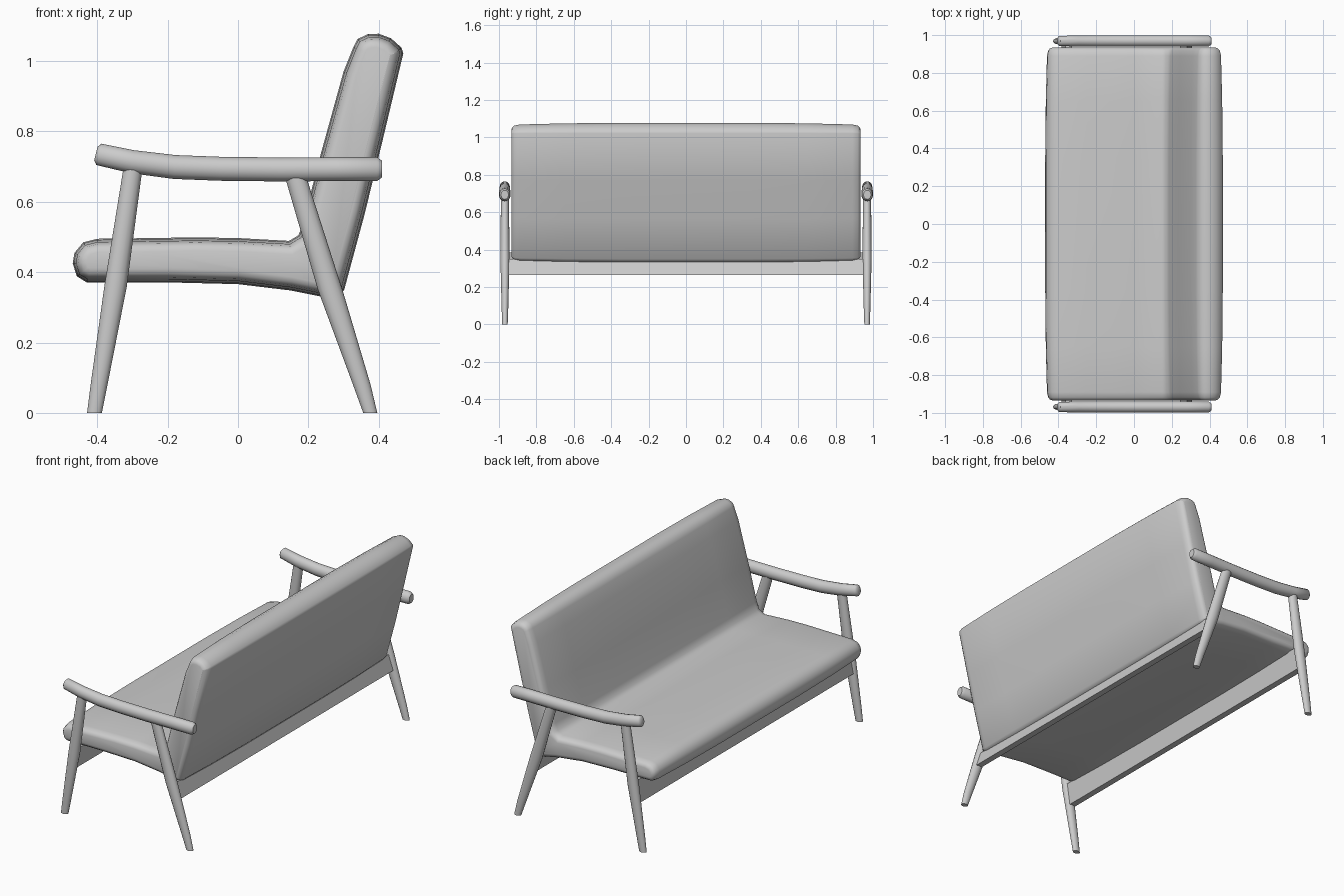
import bpy, bmesh
from math import cos, sin, pi, radians
from mathutils import Vector

if "Cube" in bpy.data.objects:
    bpy.data.objects.remove(bpy.data.objects["Cube"])


def finish(name, rings, angle):
    """Skin a list of equal closed rings, cap the ends and shade."""
    bm = bmesh.new()
    loops = [[bm.verts.new(p) for p in ring] for ring in rings]
    n = len(loops[0])
    for a, b in zip(loops, loops[1:]):
        for i in range(n):
            j = (i + 1) % n
            bm.faces.new((a[i], a[j], b[j], b[i]))
    bm.faces.new(loops[0])
    bm.faces.new(loops[-1])
    bmesh.ops.recalc_face_normals(bm, faces=bm.faces)
    me = bpy.data.meshes.new(name)
    bm.to_mesh(me)
    bm.free()
    ob = bpy.data.objects.new(name, me)
    bpy.context.collection.objects.link(ob)
    bpy.ops.object.select_all(action='DESELECT')
    ob.select_set(True)
    bpy.context.view_layer.objects.active = ob
    bpy.ops.object.shade_smooth_by_angle(angle=radians(angle))
    return ob


def inset(profile, d):
    """Move a counter-clockwise profile inward by d."""
    out = []
    n = len(profile)
    for i in range(n):
        p, q, r = (Vector(profile[k % n]) for k in (i - 1, i, i + 1))
        e1, e2 = (q - p).normalized(), (r - q).normalized()
        n1, n2 = Vector((-e1.y, e1.x)), Vector((-e2.y, e2.x))
        out.append(q + (n1 + n2) * d / max(1 + n1.dot(n2), 0.6))
    return out


def tube(name, path, y, upright=False, sides=14):
    """Tapered round bar in a plane of constant y; path = (x, z, r, ry)."""
    rings = []
    for i, (x, z, r, ry) in enumerate(path):
        a, b = path[max(i - 1, 0)], path[min(i + 1, len(path) - 1)]
        t = Vector((b[0] - a[0], b[1] - a[1])).normalized()
        nx, nz = (1, 0) if upright else (-t.y, t.x)
        rings.append([(x + nx * r * cos(k * 2 * pi / sides),
                       y + ry * sin(k * 2 * pi / sides),
                       z + nz * r * cos(k * 2 * pi / sides)) for k in range(sides)])
    return finish(name, rings, 50)


# One-piece seat and back cushion, side profile in x, z (counter-clockwise)
profile = [(-0.43, 0.371), (-0.2, 0.371), (0, 0.366), (0.15, 0.348), (0.24, 0.33),
           (0.285, 0.332), (0.302, 0.35), (0.36, 0.565), (0.41, 0.77), (0.47, 1.022),
           (0.465, 1.038), (0.435, 1.065), (0.40, 1.078), (0.37, 1.077), (0.34, 1.063),
           (0.328, 1.04), (0.30, 0.97), (0.235, 0.735), (0.185, 0.54), (0.172, 0.505),
           (0.145, 0.489), (0, 0.497), (-0.12, 0.499), (-0.25, 0.497), (-0.40, 0.495),
           (-0.44, 0.485), (-0.465, 0.455), (-0.47, 0.425), (-0.458, 0.388)]
half = [(0.934, 0.038), (0.93, 0.025), (0.918, 0.015), (0.89, 0.009), (0.65, 0.003), (0.35, 0)]
stations = [(-y, d) for y, d in half] + half[::-1]
finish("seat_and_back_cushion",
       [[(p.x, y, p.y) for p in inset(profile, d)] for y, d in stations], 70)

# Armrests and legs on both sides
arm = [(-0.404, 0.737, 0.02, 0.018), (-0.396, 0.735, 0.031, 0.027), (-0.30, 0.714, 0.033, 0.03),
       (-0.18, 0.699, 0.034, 0.031), (-0.05, 0.694, 0.034, 0.031), (0.12, 0.692, 0.034, 0.031),
       (0.28, 0.693, 0.034, 0.031), (0.395, 0.693, 0.034, 0.03), (0.409, 0.693, 0.024, 0.02)]
front_leg = [(-0.408, 0, 0.021, 0.015), (-0.395, 0.08, 0.024, 0.018),
             (-0.348, 0.36, 0.032, 0.025), (-0.298, 0.70, 0.027, 0.022)]
back_leg = [(0.376, 0, 0.02, 0.015), (0.352, 0.08, 0.025, 0.018),
            (0.262, 0.35, 0.035, 0.025), (0.158, 0.69, 0.03, 0.022)]
for side, s in (("left", -1), ("right", 1)):
    tube(f"{side}_armrest", arm, s * 0.969)
    tube(f"{side}_front_leg", front_leg, s * 0.968, True)
    tube(f"{side}_back_leg", back_leg, s * 0.968, True)

# Flat rails under the cushion, leaning with the legs
for name, (x0, z0), (x1, z1), w in (("front_rail", (-0.365, 0.265), (-0.345, 0.385), 0.018),
                                    ("back_rail", (0.29, 0.265), (0.262, 0.35), 0.018)):
    section = [(x0 - w, z0), (x0 + w, z0), (x1 + w, z1), (x1 - w, z1)]
    finish(name, [[(x, y, z) for x, z in section] for y in (-0.965, 0.965)], 30)
